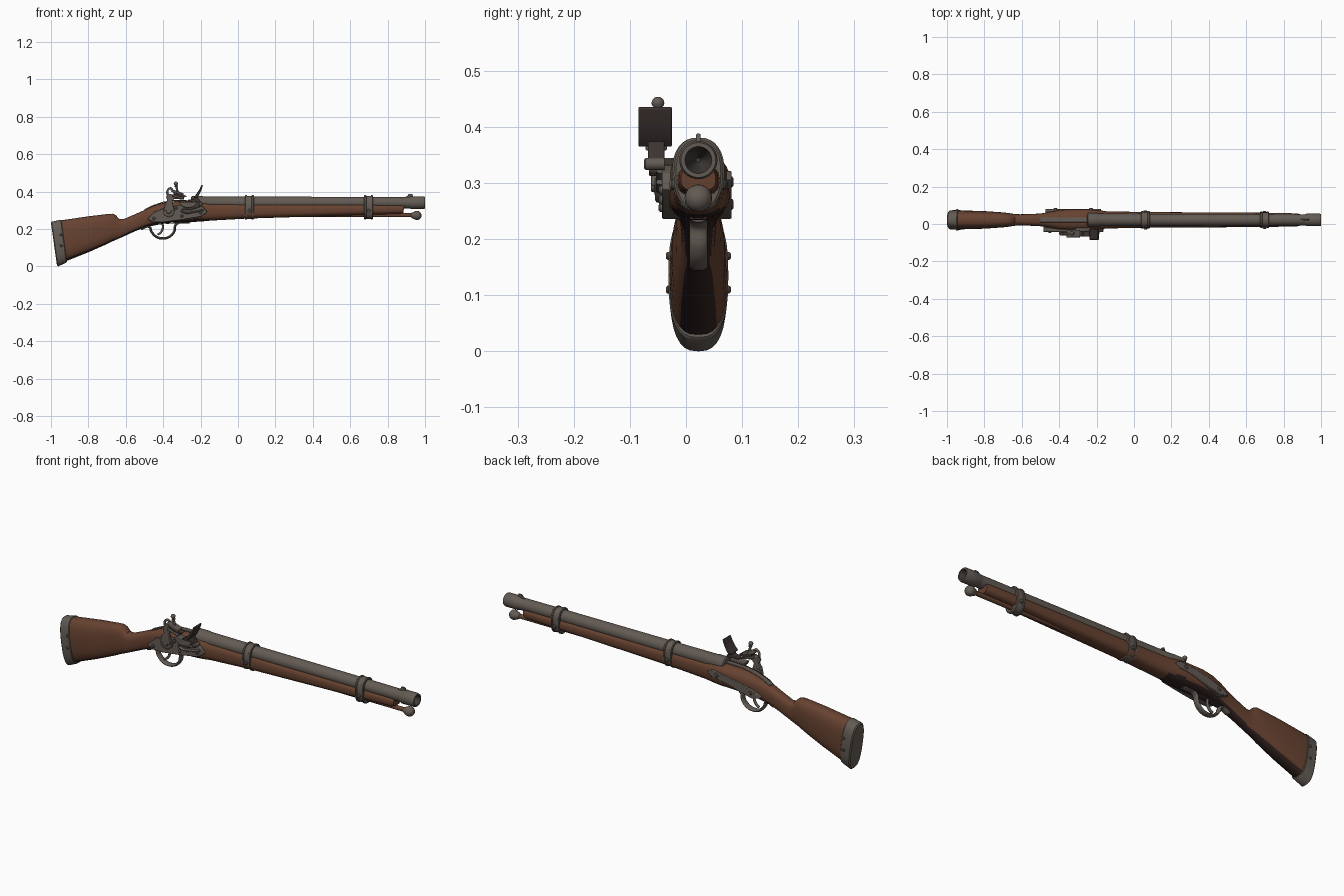
import bpy, bmesh, math
from mathutils import Vector

if "Cube" in bpy.data.objects:
    bpy.data.objects.remove(bpy.data.objects["Cube"])

CY = 0.022            # centre line of barrel and stock
BZ = 0.341            # bore height


def material(name, r, g, b):
    m = bpy.data.materials.new(name)
    m.diffuse_color = (r, g, b, 1)
    m.use_nodes = True
    m.node_tree.nodes["Principled BSDF"].inputs["Base Color"].default_value = m.diffuse_color
    return m


WOOD = material("walnut wood", .135, .055, .030)
DARK_WOOD = material("dark wood", .032, .017, .015)
STEEL = material("worn steel", .125, .105, .088)
DARK_STEEL = material("dark steel", .045, .033, .031)
BORE = material("bore soot", .05, .043, .038)


def finish(name, bm, mats, angle=35, bevel=0):
    bmesh.ops.recalc_face_normals(bm, faces=bm.faces)
    me = bpy.data.meshes.new(name)
    bm.to_mesh(me)
    bm.free()
    for m in mats:
        me.materials.append(m)
    me.shade_smooth()
    me.set_sharp_from_angle(angle=math.radians(angle))
    ob = bpy.data.objects.new(name, me)
    bpy.context.collection.objects.link(ob)
    if bevel:
        mod = ob.modifiers.new("bevel", 'BEVEL')
        mod.width, mod.segments = bevel, 2
    return ob


def skin(bm, rings):
    n = len(rings[0])
    for a, b in zip(rings, rings[1:]):
        for i in range(n):
            bm.faces.new((a[i], a[(i + 1) % n], b[(i + 1) % n], b[i]))
    bm.faces.new(rings[0])
    bm.faces.new(rings[-1])


def spow(v, p):
    return math.copysign(abs(v) ** p, v)


def loft(name, sections, mats, e=2.6, n=32, rule=None):
    """Rounded sections (x top, z top, x bottom, z bottom, half width)."""
    bm = bmesh.new()
    rings = []
    for xt, zt, xb, zb, hw in sections:
        ring = []
        for i in range(n):
            a = 2 * math.pi * i / n
            t = (spow(math.sin(a), 2 / e) + 1) / 2
            ring.append(bm.verts.new((xb + (xt - xb) * t, CY + hw * spow(math.cos(a), 2 / e),
                                      zb + (zt - zb) * t)))
        rings.append(ring)
    skin(bm, rings)
    bmesh.ops.recalc_face_normals(bm, faces=bm.faces)
    if rule:
        for f in bm.faces:
            f.material_index = rule(f)
    return finish(name, bm, mats)


def lathe(name, profile, mat, origin, axis='x', n=32, rule=None):
    """Turn (distance, radius) pairs about an axis through origin."""
    d = {'x': Vector((1, 0, 0)), 'y': Vector((0, 1, 0))}.get(axis) if isinstance(axis, str) else Vector(axis).normalized()
    u = d.orthogonal().normalized()
    v = d.cross(u)
    bm = bmesh.new()
    rings = [[bm.verts.new(Vector(origin) + d * t + (u * math.cos(2 * math.pi * i / n) +
              v * math.sin(2 * math.pi * i / n)) * r) for i in range(n)] for t, r in profile]
    skin(bm, rings)
    if rule:
        for f in bm.faces:
            f.material_index = rule(f)
    return finish(name, bm, mat if isinstance(mat, list) else [mat])


def plate(name, outline, y0, y1, mat, bevel=.003):
    """Side outline in x, z extruded across y."""
    bm = bmesh.new()
    f = bm.faces.new([bm.verts.new((x, y0, z)) for x, z in outline])
    ext = bmesh.ops.extrude_face_region(bm, geom=[f])
    bmesh.ops.translate(bm, vec=(0, y1 - y0, 0),
                        verts=[v for v in ext['geom'] if isinstance(v, bmesh.types.BMVert)])
    return finish(name, bm, [mat], bevel=bevel)


def tube(name, pts, y, depth, mat, wide=1.0):
    """Smooth rod through x, z points, stretched across y."""
    cu = bpy.data.curves.new(name, 'CURVE')
    cu.dimensions = '3D'
    cu.bevel_depth, cu.bevel_resolution, cu.use_fill_caps = depth, 3, True
    sp = cu.splines.new('BEZIER')
    sp.bezier_points.add(len(pts) - 1)
    for p, (x, z) in zip(sp.bezier_points, pts):
        p.co = (x, 0, z)
        p.handle_left_type = p.handle_right_type = 'AUTO'
    cu.materials.append(mat)
    ob = bpy.data.objects.new(name, cu)
    ob.location.y = y
    ob.scale.y = wide
    bpy.context.collection.objects.link(ob)
    return ob


def screw(name, x, y, z, r, side):
    lathe(name, [(0, r), (.005 * side, r), (.008 * side, r * .6)], STEEL, (x, y, z), 'y', 16)


# Stock: butt, comb step, wrist, lock area and fore-end, dark along the underside
loft("stock", [(-.99, .238, -.962, .012, .048), (-.95, .246, -.925, .026, .051),
               (-.80, .268, -.80, .076, .047), (-.70, .280, -.70, .120, .040),
               (-.672, .282, -.675, .133, .037), (-.655, .276, -.655, .141, .034),
               (-.635, .254, -.635, .150, .031), (-.61, .254, -.61, .161, .030),
               (-.56, .275, -.56, .184, .031), (-.50, .302, -.50, .209, .034),
               (-.45, .325, -.45, .224, .043), (-.40, .340, -.40, .231, .053),
               (-.34, .349, -.34, .235, .057), (-.24, .350, -.24, .238, .057),
               (-.19, .345, -.19, .241, .053), (-.15, .340, -.15, .245, .046),
               (.05, .337, .05, .256, .042), (.40, .335, .40, .267, .040),
               (.70, .333, .70, .276, .038), (.87, .331, .87, .281, .035),
               (.888, .328, .885, .286, .031)], [WOOD, DARK_WOOD], 2.7,
     rule=lambda f: int(f.normal.z < -.62 and f.calc_center_median().x < -.15))

# Butt plate
loft("butt_plate", [(-1.0, .232, -.968, .006, .046), (-.996, .239, -.962, .0, .051),
                    (-.948, .250, -.918, .020, .0535), (-.945, .247, -.915, .025, .051)],
     [STEEL], 2.7)
for z in (.11, .17):
    for side in (-1, 1):
        screw("butt_screw", -.945, CY + .050 * side, z, .007, side)

# Barrel with breech ring, muzzle swell and conical bore
lathe("barrel", [(-.25, .030), (-.245, .036), (-.19, .036), (-.185, .034), (.0, .033), (.90, .030),
                 (.915, .030), (.925, .034), (.992, .034), (1.0, .031), (1.0, .024), (.93, .004)],
      [STEEL, BORE], (0, CY, BZ), n=40,
      rule=lambda f: int(f.calc_center_median().x > .9 and all(
          math.hypot(v.co.y - CY, v.co.z - BZ) < .025 for v in f.verts)))

# Front sight and breech tang
plate("front_sight", [(.87, .366), (.905, .375), (.912, .388), (.932, .388), (.938, .366)],
      CY - .004, CY + .004, STEEL, .002)
plate("breech_tang", [(-.50, .298), (-.45, .325), (-.40, .341), (-.34, .350), (-.24, .352),
                      (-.24, .357), (-.34, .355), (-.40, .346), (-.45, .330), (-.50, .306)],
      CY - .013, CY + .013, STEEL, .002)

# Barrel bands with raised rims and side screws
for x, zb, hw in ((.061, .250, .047), (.698, .252, .044)):
    w = .024
    zt = .381
    loft("barrel_band", [(x + d, zt - g, x + d, zb + g, hw - g) for d, g in
                         ((-w, .004), (-w + .003, 0), (-w + .010, 0), (-w + .012, .003),
                          (w - .012, .003), (w - .010, 0), (w - .003, 0), (w, .004))],
         [STEEL], 2.4)
    for side in (-1, 1):
        screw("band_screw", x, CY + (hw - .004) * side, .298, .010, side)

# Ramrod and its knob
lathe("ramrod", [(-.10, .011), (.95, .011)], WOOD, (0, CY, .274), n=20)
lathe("ramrod_knob", [(.925, .011), (.930, .015)] +
      [(.957 - .024 * math.cos(a * math.pi / 10), .0235 * math.sin(a * math.pi / 10) + .001)
       for a in range(3, 11)], STEEL, (0, CY, .273), n=24)

# Trigger guard, trigger and floor strap
tube("trigger_guard", [(-.52, .200), (-.475, .212), (-.462, .185), (-.435, .158), (-.40, .150),
                       (-.365, .160), (-.342, .185), (-.330, .226), (-.26, .237)],
     CY, .007, STEEL, 2.3)
tube("trigger", [(-.405, .235), (-.402, .205), (-.415, .180), (-.430, .170)], CY, .006, STEEL, 1.2)
plate("floor_strap", [(-.48, .213), (-.40, .228), (-.25, .235), (-.25, .242), (-.48, .222)],
      CY - .016, CY + .016, DARK_STEEL, .002)

# Lock plate and opposite side plate
plate("lock_plate", [(-.485, .252), (-.45, .290), (-.39, .315), (-.31, .330), (-.22, .332),
                     (-.185, .318), (-.163, .290), (-.20, .266), (-.30, .249), (-.40, .236),
                     (-.455, .237)], -.005, -.043, STEEL)
plate("side_plate", [(-.475, .248), (-.44, .275), (-.36, .298), (-.27, .315), (-.20, .322),
                     (-.175, .308), (-.20, .287), (-.28, .275), (-.36, .252), (-.43, .236)],
      .045, .0815, STEEL)
for x, z in ((-.42, .262), (-.23, .302)):
    screw("side_screw", x, .077, z, .010, 1)
for x, z in ((-.45, .256), (-.30, .270), (-.20, .288), (-.33, .312)):
    screw("lock_screw", x, -.041, z, .008, -1)

# Cock: hub, curved neck, jaws, flint and clamp screw
lathe("cock_hub", [(0, .032), (-.010, .032), (-.013, .028), (-.014, .014), (-.020, .012)],
      STEEL, (-.37, -.042, .297), 'y', 24)
plate("cock_neck", [(-.398, .300), (-.390, .335), (-.378, .352), (-.385, .372), (-.375, .390),
                    (-.345, .384), (-.295, .368), (-.290, .357), (-.340, .362), (-.352, .350),
                    (-.345, .325), (-.342, .295)], -.062, -.044, STEEL)
plate("lower_jaw", [(-.355, .374), (-.290, .357), (-.287, .367), (-.352, .386)], -.072, -.034, STEEL)
plate("flint", [(-.345, .384), (-.290, .368), (-.272, .376), (-.343, .399)], -.067, -.038, DARK_STEEL, .001)
plate("upper_jaw", [(-.362, .404), (-.352, .397), (-.292, .380), (-.290, .391), (-.350, .412)],
      -.072, -.034, STEEL)
tube("cock_spur", [(-.372, .375), (-.378, .400), (-.362, .418), (-.350, .412)], -.053, .006, STEEL)
lathe("clamp_screw", [(0, .006), (.055, .006), (.057, .009), (.062, .009), (.064, .006)] +
      [(.073 - .011 * math.cos(a * math.pi / 8), .011 * math.sin(a * math.pi / 8) + .0005)
       for a in range(3, 9)], STEEL, (-.318, -.050, .371), (-.2, 0, 1), 16)

# Priming pan, frizzen and frizzen spring
plate("priming_pan", [(-.315, .345), (-.305, .325), (-.275, .312), (-.235, .318), (-.215, .345)],
      -.066, -.020, STEEL)
plate("frizzen_foot", [(-.270, .346), (-.225, .346), (-.200, .330), (-.195, .340), (-.212, .365),
                       (-.218, .385), (-.232, .378), (-.240, .360), (-.265, .357)],
      -.068, -.038, DARK_STEEL)
plate("frizzen_plate", [(-.238, .370), (-.222, .388), (-.206, .412), (-.195, .437), (-.187, .434),
                        (-.196, .408), (-.210, .380), (-.224, .364)], -.085, -.025, DARK_STEEL)
lathe("frizzen_pivot", [(0, .011), (-.034, .011), (-.037, .007)], STEEL, (-.200, -.038, .334), 'y', 16)
tube("frizzen_spring", [(-.205, .322), (-.255, .306), (-.300, .300), (-.285, .288), (-.235, .292),
                        (-.185, .302)], -.046, .005, STEEL, 1.5)
